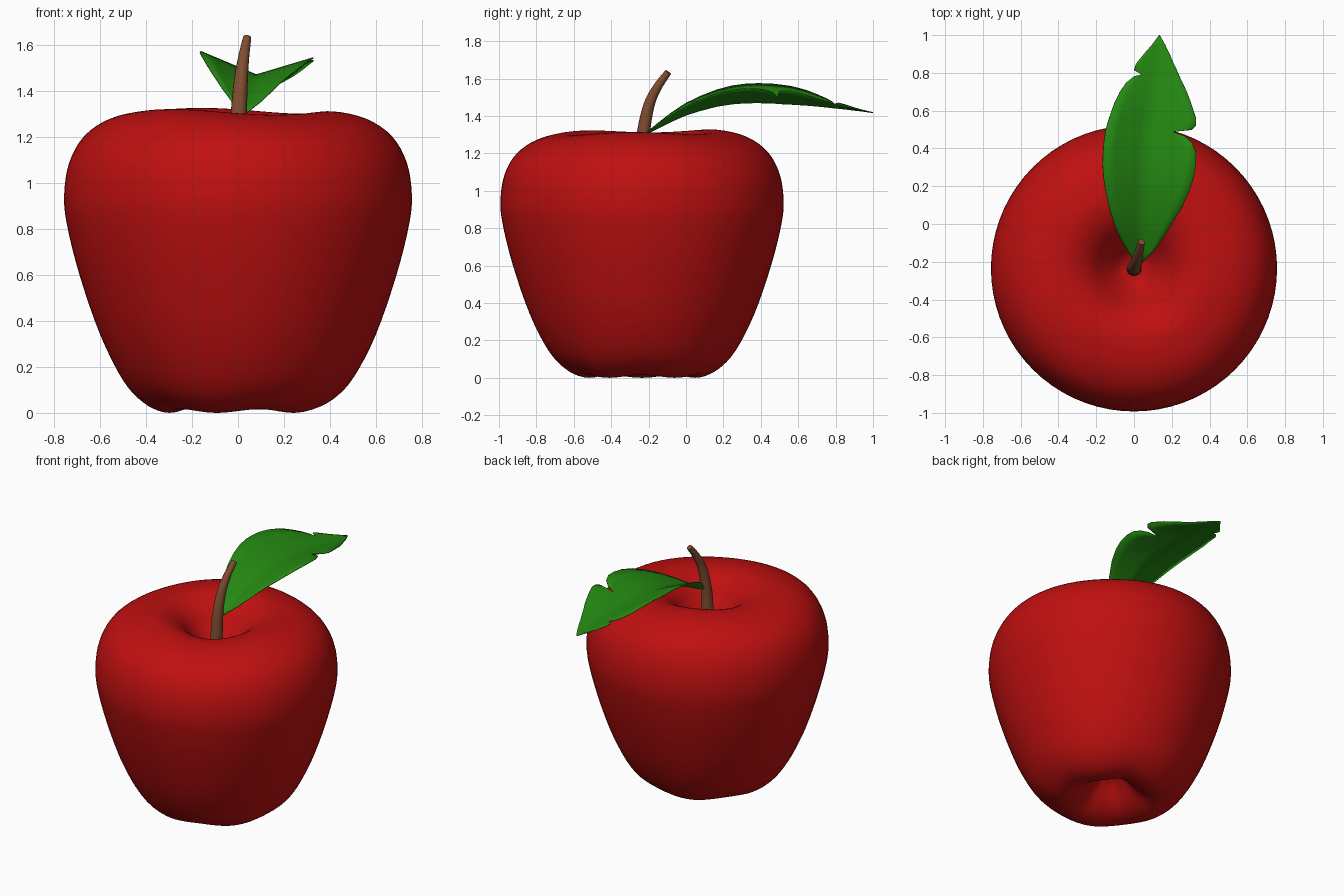
import bpy, bmesh, math
from mathutils import Vector

if "Cube" in bpy.data.objects:
    bpy.data.objects.remove(bpy.data.objects["Cube"])

CY = -0.235  # apple axis position in y


def material(name, rgb):
    m = bpy.data.materials.new(name)
    m.diffuse_color = (*rgb, 1)
    m.use_nodes = True
    m.node_tree.nodes["Principled BSDF"].inputs["Base Color"].default_value = m.diffuse_color
    return m


RED = material("apple red", (0.52, 0.005, 0.005))
BROWN = material("stem brown", (0.22, 0.075, 0.03))
GREEN = material("leaf green", (0.018, 0.25, 0.006))


def smooth_path(pts, steps):
    """Catmull-Rom curve through the given points."""
    p = [Vector(q) for q in pts]
    p = [2 * p[0] - p[1]] + p + [2 * p[-1] - p[-2]]
    out = []
    for i in range(1, len(p) - 2):
        a, b, c, d = p[i - 1:i + 3]
        for s in range(steps):
            t = s / steps
            out.append(0.5 * (2 * b + (c - a) * t + (2 * a - 5 * b + 4 * c - d) * t ** 2
                              + (3 * b - a - 3 * c + d) * t ** 3))
    return out + [p[-2]]


def make(name, rings, mat, closed=True, caps=True):
    """Skin a list of vertex rings into a smooth object."""
    bm = bmesh.new()
    vs = [[bm.verts.new(v) for v in r] for r in rings]
    n = len(vs[0])
    for a, b in zip(vs, vs[1:]):
        for j in range(n if closed else n - 1):
            k = (j + 1) % n
            bm.faces.new((a[j], a[k], b[k], b[j]))
    if caps:
        bm.faces.new(vs[0][::-1])
        bm.faces.new(vs[-1])
    bmesh.ops.remove_doubles(bm, verts=bm.verts, dist=1e-5)
    bmesh.ops.recalc_face_normals(bm, faces=bm.faces)
    me = bpy.data.meshes.new(name)
    bm.to_mesh(me)
    bm.free()
    me.materials.append(mat)
    ob = bpy.data.objects.new(name, me)
    bpy.context.collection.objects.link(ob)
    bpy.context.view_layer.objects.active = ob
    ob.select_set(True)
    bpy.ops.object.shade_smooth_by_angle(angle=math.radians(50))
    ob.select_set(False)
    return ob


# Apple body: lathed profile (radius, height) with dimples at both ends
profile = [(0.02, 0.2), (0.08, 0.16), (0.16, 0.07), (0.24, 0.02), (0.32, 0.01), (0.41, 0.05),
           (0.5, 0.145), (0.6, 0.34), (0.69, 0.6), (0.745, 0.82), (0.757, 0.95), (0.735, 1.09),
           (0.67, 1.205), (0.56, 1.28), (0.42, 1.312), (0.32, 1.3), (0.23, 1.25),
           (0.15, 1.16), (0.08, 1.09), (0.02, 1.07)]
SEG = 72
rings = []
for q in smooth_path([(r, z, 0) for r, z in profile], 4):
    r, z = q.x, q.y
    ring = []
    for j in range(SEG):
        a = 2 * math.pi * j / SEG
        # slight unevenness of the shoulders and the foot
        top = max(0, (z - 1.0) / 0.3)
        low = max(0, 1 - z / 0.3)
        dz = top * (0.008 * math.cos(a - 2.6) + 0.008 * math.cos(3 * a + 0.5))
        dz += low * 0.008 * math.cos(5 * a)
        ring.append((r * math.cos(a), CY + r * math.sin(a), z + dz))
    rings.append(ring)
make("apple_body", rings, RED)

# Stem: tapered tube bending backwards
path = smooth_path([(0, CY, 1.04), (0.003, -0.23, 1.28), (0.013, -0.2, 1.45),
                    (0.025, -0.155, 1.55), (0.04, -0.095, 1.635)], 5)
rings = []
for i, p in enumerate(path):
    d = (path[min(i + 1, len(path) - 1)] - path[max(i - 1, 0)]).normalized()
    u = Vector((1, 0, 0))
    u = (u - d * u.dot(d)).normalized()
    v = d.cross(u)
    r = 0.042 - 0.024 * i / (len(path) - 1)
    rings.append([p + r * (u * math.cos(2 * math.pi * k / 16) + v * math.sin(2 * math.pi * k / 16))
                  for k in range(16)])
make("stem", rings, BROWN)

# Leaf: V-folded blade, rows of (y, left x, right x, midrib z), with two torn notches
rows = [(-0.22, 0.015, 0.03, 1.30), (-0.15, -0.03, 0.1, 1.335), (-0.08, -0.07, 0.15, 1.37),
        (0.0, -0.105, 0.2, 1.405), (0.08, -0.13, 0.25, 1.43), (0.17, -0.15, 0.292, 1.453),
        (0.25, -0.162, 0.317, 1.465), (0.32, -0.166, 0.328, 1.47), (0.38, -0.164, 0.328, 1.471),
        (0.43, -0.16, 0.308, 1.47), (0.465, -0.155, 0.27, 1.469), (0.488, -0.151, 0.205, 1.467),
        (0.498, -0.149, 0.305, 1.466), (0.52, -0.144, 0.328, 1.465), (0.56, -0.132, 0.328, 1.463),
        (0.64, -0.104, 0.302, 1.458), (0.7, -0.075, 0.28, 1.453), (0.75, -0.04, 0.256, 1.448),
        (0.782, 0.0, 0.241, 1.444), (0.792, 0.04, 0.237, 1.443), (0.815, 0.0, 0.227, 1.441),
        (0.85, 0.012, 0.21, 1.437), (0.9, 0.052, 0.189, 1.431), (0.95, 0.095, 0.165, 1.425),
        (1.0, 0.133, 0.137, 1.418)]
rings = []
for y, xl, xr, z in rows:
    t = (y + 0.22) / 1.22
    xm = min(max(0.025 + 0.11 * t, xl + 0.004), xr - 0.002)
    fold = 1 if y < 0.6 else 1 - 0.8 * (y - 0.6) / 0.4
    ring = []
    for k in range(-4, 5):
        edge, slope = (xl, 0.42) if k < 0 else (xr, 0.3)
        w = abs(edge - xm) * abs(k) / 4
        ring.append((xm + (w if k > 0 else -w), y, z + slope * fold * w))
    rings.append(ring)
leaf = make("leaf", rings, GREEN, closed=False, caps=False)
thick = leaf.modifiers.new("thickness", 'SOLIDIFY')
thick.thickness = 0.005
thick.offset = 0
